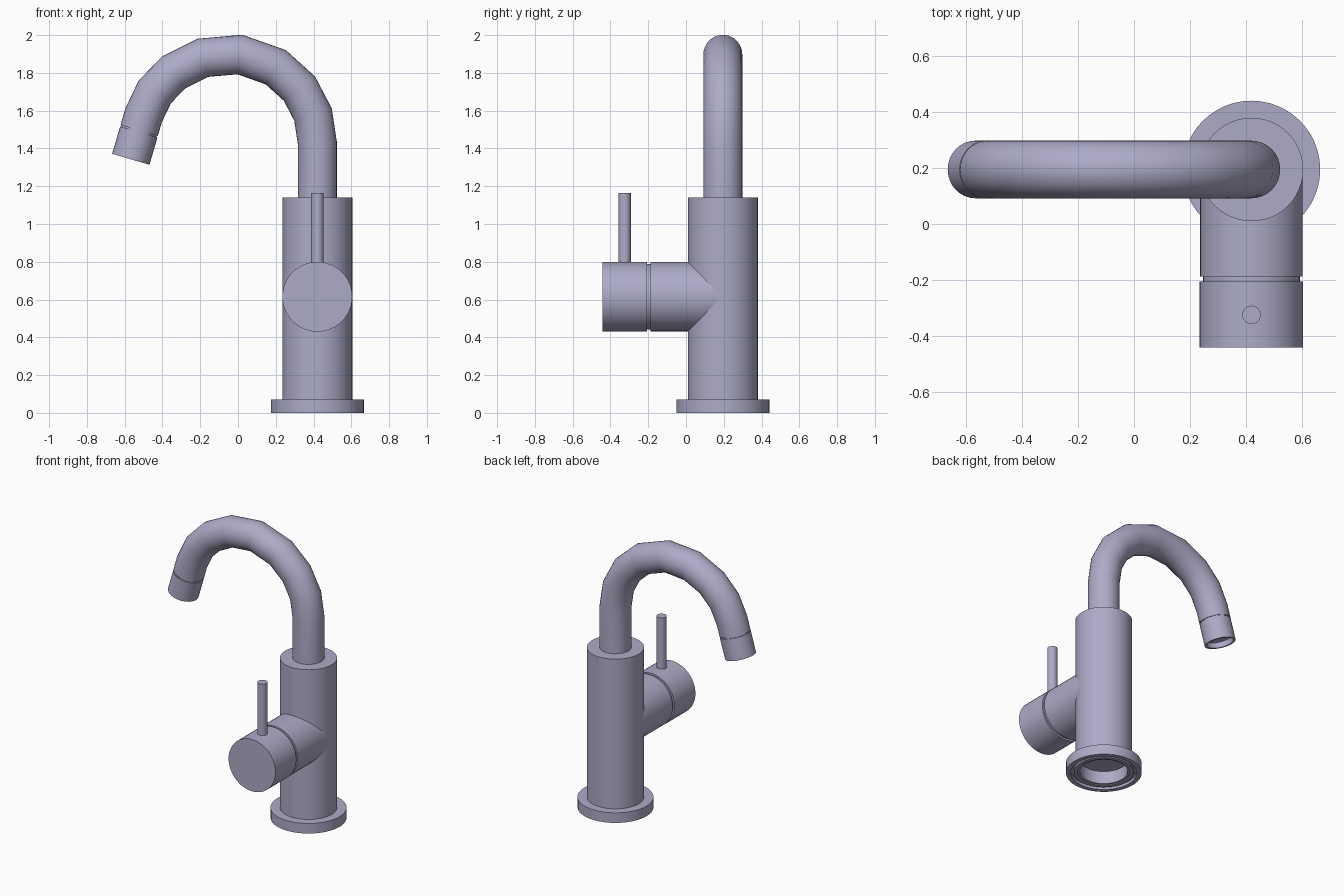
import bpy, bmesh, math
from mathutils import Vector

if "Cube" in bpy.data.objects:
    bpy.data.objects.remove(bpy.data.objects["Cube"], do_unlink=True)

# Single metal colour
metal = bpy.data.materials.new("lavender_grey_metal")
COLOUR = (0.42, 0.41, 0.57, 1)
metal.diffuse_color = COLOUR
metal.use_nodes = True
metal.node_tree.nodes["Principled BSDF"].inputs["Base Color"].default_value = COLOUR


def finish(name, bm):
    """Turn a bmesh into a smooth-shaded object with crisp edges."""
    bmesh.ops.recalc_face_normals(bm, faces=bm.faces[:])
    mesh = bpy.data.meshes.new(name)
    bm.to_mesh(mesh)
    bm.free()
    mesh.materials.append(metal)
    obj = bpy.data.objects.new(name, mesh)
    bpy.context.collection.objects.link(obj)
    bpy.ops.object.select_all(action="DESELECT")
    obj.select_set(True)
    bpy.context.view_layer.objects.active = obj
    bpy.ops.object.shade_smooth_by_angle(angle=math.radians(32))
    return obj


def bridge(bm, a, b):
    n = len(a)
    for i in range(n):
        bm.faces.new((a[i], a[(i + 1) % n], b[(i + 1) % n], b[i]))


def lathe(name, origin, axis, profile, sides=48, closed=False):
    """Revolve (radius, distance) pairs round an axis; cap the ends or close the loop."""
    bm = bmesh.new()
    turn = Vector((0, 0, 1)).rotation_difference(Vector(axis).normalized())
    rings = []
    for r, h in profile:
        ring = []
        for i in range(sides):
            a = math.tau * i / sides
            p = Vector((r * math.cos(a), r * math.sin(a), h))
            ring.append(bm.verts.new(Vector(origin) + turn @ p))
        rings.append(ring)
    for a, b in zip(rings, rings[1:]):
        bridge(bm, a, b)
    if closed:
        bridge(bm, rings[-1], rings[0])
    else:
        bm.faces.new(rings[0])
        bm.faces.new(rings[-1])
    return finish(name, bm)


def tube(name, path, y, radius, sides=32):
    """Sweep a circle along an (x, z) path with mitred bends."""
    bm = bmesh.new()
    pts = [Vector((x, y, z)) for x, z in path]
    side = Vector((0, 1, 0))
    rings = []
    for i, p in enumerate(pts):
        before = (p - pts[max(i - 1, 0)]).normalized()
        after = (pts[min(i + 1, len(pts) - 1)] - p).normalized()
        tangent = (before + after).normalized()
        out = side.cross(tangent)
        stretch = 1 / max(tangent.dot(before), tangent.dot(after))
        ring = []
        for k in range(sides):
            a = math.tau * k / sides
            ring.append(bm.verts.new(p + radius * (math.cos(a) * stretch * out + math.sin(a) * side)))
        rings.append(ring)
    for a, b in zip(rings, rings[1:]):
        bridge(bm, a, b)
    bm.faces.new(rings[0])
    bm.faces.new(rings[-1])
    return finish(name, bm)


CX, CY = 0.42, 0.195      # column axis
HZ = 0.615                # height of the handle axis

# Base flange with a stepped underside
lathe("base_flange", (CX, CY, 0), (0, 0, 1),
      [(0.17, 0.072), (0.246, 0.072), (0.246, 0), (0.215, 0), (0.215, 0.02),
       (0.195, 0.02), (0.195, 0.005), (0.17, 0.005)], closed=True)

# Main column, hollowed slightly from below
lathe("column", (CX, CY, 0), (0, 0, 1),
      [(0.155, 0.10), (0.155, 0.01), (0.185, 0.01), (0.185, 1.14)])

# Curved spout
tube("spout", [(0.42, 1.12), (0.42, 1.43), (0.397, 1.58), (0.325, 1.717),
               (0.2, 1.83), (0.01, 1.897), (-0.185, 1.88), (-0.34, 1.803),
               (-0.44, 1.70), (-0.5, 1.575), (-0.523, 1.495)], CY, 0.103)

# Nozzle with a thin neck groove and an open, recessed end
lathe("nozzle", (-0.522, CY, 1.498), (-0.046, 0, -0.157),
      [(0.096, 0), (0.096, 0.011), (0.103, 0.011), (0.103, 0.162),
       (0.088, 0.162), (0.088, 0.125)], sides=32)

# Side branch, groove and turning cap of the handle
lathe("handle_branch", (CX, CY, HZ), (0, -1, 0),
      [(0.1835, 0), (0.1835, 0.383), (0.173, 0.383), (0.173, 0.405)])
lathe("handle_cap", (CX, CY, HZ), (0, -1, 0), [(0.185, 0.401), (0.185, 0.637)])

# Lever
lathe("lever", (CX, -0.325, 0.76), (0, 0, 1), [(0.033, 0), (0.033, 0.405)], sides=24)
